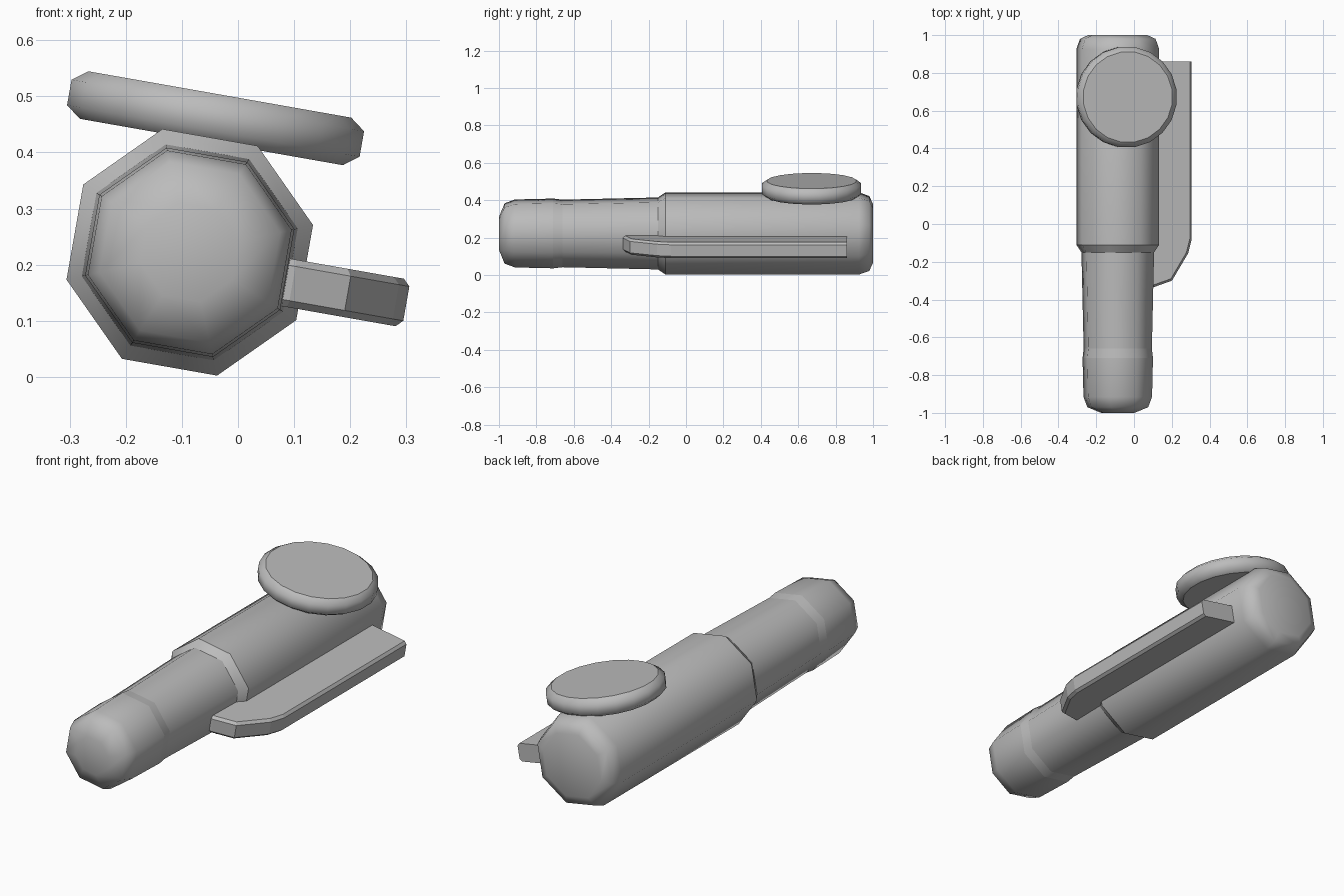
import bpy, bmesh, math
from mathutils import Vector

if "Cube" in bpy.data.objects:
    bpy.data.objects.remove(bpy.data.objects["Cube"])

# Single plain grey
GREY = (0.5, 0.5, 0.5, 1)
grey = bpy.data.materials.new("plain_grey")
grey.use_nodes = True
grey.diffuse_color = GREY
grey.node_tree.nodes["Principled BSDF"].inputs["Base Color"].default_value = GREY

# The whole device is rolled about its long axis
ROLL = math.radians(10)
SIDE = Vector((math.cos(ROLL), 0, -math.sin(ROLL)))
UP = Vector((math.sin(ROLL), 0, math.cos(ROLL)))
BACK = Vector((0, 1, 0))
CENTRE = Vector((-0.086, 0, 0.222))


def finish(name, bm):
    bmesh.ops.recalc_face_normals(bm, faces=bm.faces[:])
    mesh = bpy.data.meshes.new(name)
    bm.to_mesh(mesh)
    bm.free()
    mesh.materials.append(grey)
    obj = bpy.data.objects.new(name, mesh)
    bpy.context.collection.objects.link(obj)
    return obj


def lathe(name, profile, sides, origin, axis, u, v):
    """Smooth spun solid; profile rows are (distance, radius, sharp ring)."""
    bm = bmesh.new()
    rings = []
    for t, r, _ in profile:
        angles = [2 * math.pi * (i + 0.5) / sides for i in range(sides)]
        rings.append([bm.verts.new(origin + axis * t + r * (math.cos(a) * u + math.sin(a) * v))
                      for a in angles])
    for low, high in zip(rings, rings[1:]):
        for i in range(sides):
            j = (i + 1) % sides
            bm.faces.new((low[i], low[j], high[j], high[i]))
    bm.faces.new(rings[0])
    bm.faces.new(rings[-1])
    for face in bm.faces:
        face.smooth = True
    for ring, (_, _, sharp) in zip(rings, profile):
        for i in range(sides):
            bm.edges.get((ring[i], ring[(i + 1) % sides])).smooth = not sharp
    return finish(name, bm)


# Eight-sided handle with a narrower domed nozzle
lathe("barrel", [
    (-1.0, 0.09, False), (-0.97, 0.165, False), (-0.915, 0.186, False),
    (-0.71, 0.191, True), (-0.66, 0.185, True), (-0.15, 0.197, True),
    (-0.11, 0.225, True), (0.925, 0.225, False), (0.98, 0.205, False),
    (1.0, 0.16, False)], 8, CENTRE, BACK, SIDE, UP)

# Round button lying on top near the back
lathe("top_disc", [
    (-0.043, 0.241, True), (-0.023, 0.268, False),
    (0.023, 0.268, False), (0.043, 0.241, True)],
    20, Vector((-0.04, 0.672, 0.461)), UP, SIDE, BACK)

# Flat side fin with a clipped front corner and chamfered outer edges
outline = [(0.1, 0.86), (0.1, -0.34), (0.19, -0.335), (0.29, -0.30),
           (0.377, -0.155), (0.396, -0.08), (0.396, 0.86)]
bm = bmesh.new()
low, high = [[bm.verts.new(CENTRE + SIDE * s + BACK * y + UP * h) for s, y in outline]
             for h in (-0.066, 0.02)]
bm.faces.new(low)
bm.faces.new(high)
count = len(outline)
for i in range(count):
    j = (i + 1) % count
    bm.faces.new((low[i], low[j], high[j], high[i]))
bmesh.ops.recalc_face_normals(bm, faces=bm.faces[:])
rim = [bm.edges.get((row[i], row[i + 1])) for row in (low, high) for i in range(1, count - 1)]
bmesh.ops.bevel(bm, geom=rim, offset=0.012, segments=1, affect='EDGES')
finish("side_fin", bm)
